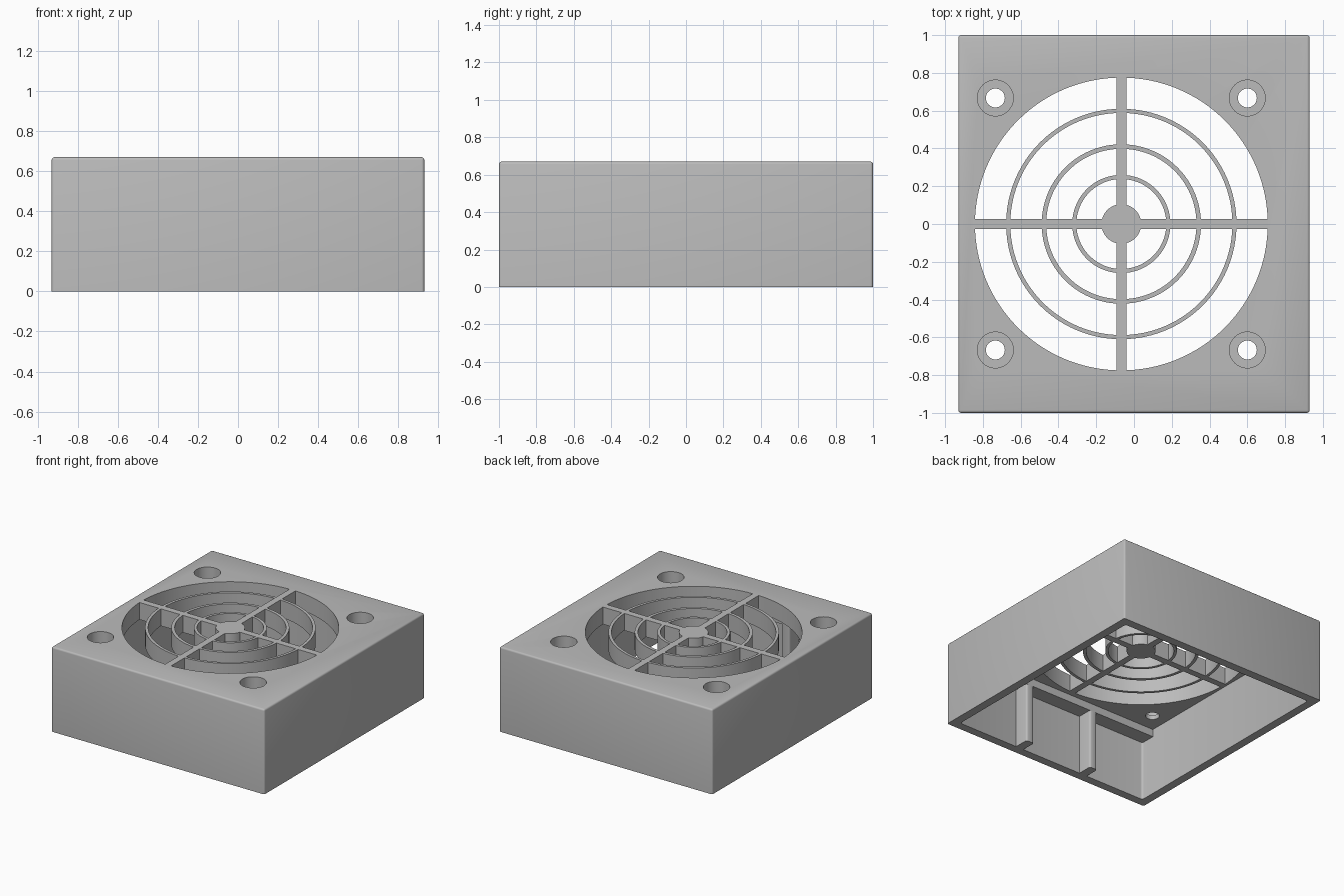
import bpy, bmesh, math
from mathutils import Matrix

if "Cube" in bpy.data.objects:
    bpy.data.objects.remove(bpy.data.objects["Cube"], do_unlink=True)

grey = bpy.data.materials.new("plain_grey")
grey.use_nodes = True
COLOUR = (0.5, 0.5, 0.5, 1)
grey.diffuse_color = COLOUR
grey.node_tree.nodes["Principled BSDF"].inputs["Base Color"].default_value = COLOUR

TOP, PLATE = 0.67, 0.535      # top face and underside of the top plate
CX = -0.067                   # centre of the fan opening
WALL = 0.067


def finish(name, bm):
    bmesh.ops.recalc_face_normals(bm, faces=bm.faces)
    mesh = bpy.data.meshes.new(name)
    bm.to_mesh(mesh)
    bm.free()
    mesh.materials.append(grey)
    ob = bpy.data.objects.new(name, mesh)
    bpy.context.collection.objects.link(ob)
    return ob


def box(name, lo, hi, bevel=0, pick=None):
    """Box between two corners; edges chosen by pick(midpoint, is_vertical) are rounded."""
    bm = bmesh.new()
    bmesh.ops.create_cube(bm, size=1)
    for v in bm.verts:
        v.co = [l + (c + 0.5) * (h - l) for c, l, h in zip(v.co, lo, hi)]
    if bevel:
        edges = []
        for e in bm.edges:
            a, b = (v.co for v in e.verts)
            if pick((a + b) / 2, abs(a.z - b.z) > 0.01):
                edges.append(e)
        bmesh.ops.bevel(bm, geom=edges, offset=bevel, segments=3,
                        profile=0.5, affect='EDGES')
    return finish(name, bm)


def cylinder(name, x, y, radius, z0, z1, sides=96):
    bm = bmesh.new()
    bmesh.ops.create_cone(bm, cap_ends=True, segments=sides, radius1=radius,
                          radius2=radius, depth=z1 - z0,
                          matrix=Matrix.Translation((x, y, (z0 + z1) / 2)))
    return finish(name, bm)


def combine(target, tool, operation):
    mod = target.modifiers.new("combine", 'BOOLEAN')
    mod.operation, mod.solver, mod.object = operation, 'EXACT', tool
    bpy.context.view_layer.objects.active = target
    bpy.ops.object.modifier_apply(modifier=mod.name)
    bpy.data.objects.remove(tool, do_unlink=True)


def smooth(ob):
    bpy.ops.object.select_all(action='DESELECT')
    ob.select_set(True)
    bpy.context.view_layer.objects.active = ob
    bpy.ops.object.shade_smooth_by_angle(angle=math.radians(35))


# Housing: open-bottomed box with softened top and corner edges
housing = box("housing", (-0.93, -1, 0), (0.93, 1, TOP), 0.014,
              lambda m, vertical: vertical or m.z > TOP - 0.01)
cavity = box("cavity_cutter", (WALL - 0.93, WALL - 1, -0.1),
             (0.93 - WALL, 1 - WALL, PLATE), 0.017, lambda m, vertical: vertical)
combine(housing, cavity, 'DIFFERENCE')

# Fan opening
combine(housing, cylinder("opening_cutter", CX, 0, 0.775, 0.4, 0.8, 128), 'DIFFERENCE')

# Four counterbored screw holes
for sx in (-1, 1):
    for sy in (-1, 1):
        x, y = CX + sx * 0.667, sy * 0.667
        combine(housing, cylinder("screw_cutter", x, y, 0.05, 0.4, 0.8, 40), 'DIFFERENCE')
        combine(housing, cylinder("head_cutter", x, y, 0.095, TOP - 0.1, 0.8, 48), 'DIFFERENCE')
smooth(housing)

# Grille: hub, two crossing spokes and three rings
grille = cylinder("grille", CX, 0, 0.105, PLATE, TOP, 64)
for outer, inner in ((0.26, 0.238), (0.422, 0.398), (0.61, 0.588)):
    ring = cylinder("ring", CX, 0, outer, PLATE, TOP)
    combine(ring, cylinder("ring_cutter", CX, 0, inner, 0.4, 0.8), 'DIFFERENCE')
    combine(grille, ring, 'UNION')
REACH, HALF = 0.777, 0.026
for hx, hy in ((REACH, HALF), (HALF, REACH)):
    spoke = box("spoke", (CX - hx, -hy, PLATE), (CX + hx, hy, TOP))
    combine(grille, spoke, 'UNION')
smooth(grille)

# Ledge under the plate and two upright ribs along the front wall
FRONT, EDGE = WALL - 1, -0.815
box("inner_ledge", (WALL - 0.94, FRONT - 0.01, 0.475), (0.94 - WALL, EDGE, PLATE + 0.01))
for side, name in ((-1, "right_rib"), (1, "left_rib")):
    x = side * 0.3
    rib = box(name, (x - 0.034, FRONT - 0.01, 0), (x + 0.034, EDGE, 0.49), 0.015,
              lambda m, vertical: vertical and m.y > EDGE - 0.01)
    smooth(rib)
